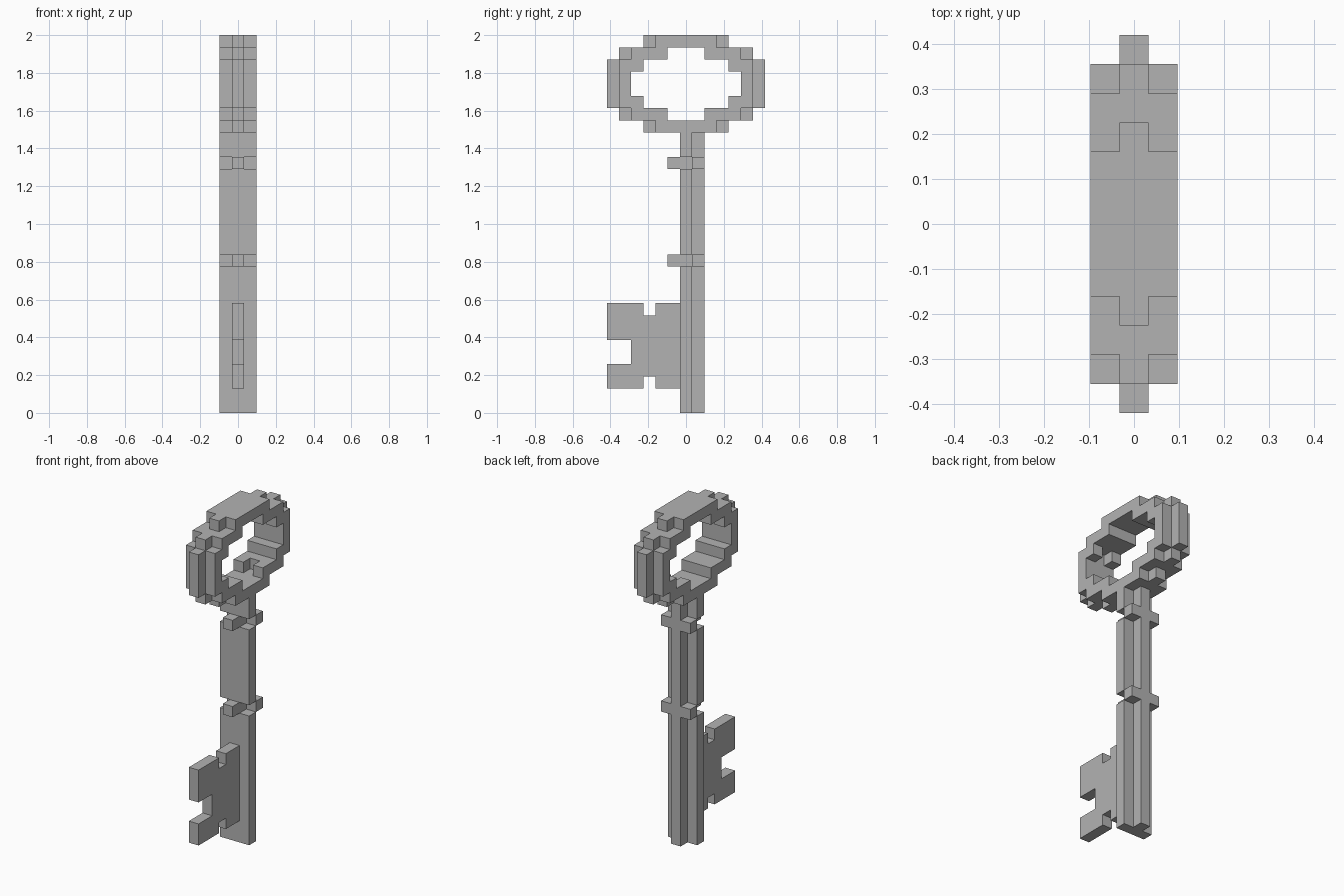
import bpy, bmesh, math
from mathutils import Vector

if "Cube" in bpy.data.objects:
    bpy.data.objects.remove(bpy.data.objects["Cube"])

U = 2 / 31                      # one block; the key is 3 x 13 x 31 blocks

steel = bpy.data.materials.new("steel_grey")
steel.diffuse_color = (0.45, 0.45, 0.45, 1)
steel.use_nodes = True
steel.node_tree.nodes["Principled BSDF"].inputs["Base Color"].default_value = steel.diffuse_color


def block(xs, ys, zs):
    """Cells of a box, each range given as inclusive (first, last)."""
    return {(x, y, z) for x in range(xs[0], xs[1] + 1)
            for y in range(ys[0], ys[1] + 1)
            for z in range(zs[0], zs[1] + 1)}


def build(name, cells):
    """Skin the outside of a set of cells and merge coplanar faces."""
    bm = bmesh.new()
    verts = {}

    def vert(p):
        if p not in verts:
            verts[p] = bm.verts.new(((p[0] - 1.5) * U, (p[1] - 6.5) * U, p[2] * U))
        return verts[p]

    for c in sorted(cells):
        for axis in range(3):
            a, b = (axis + 1) % 3, (axis + 2) % 3
            for side in (0, 1):
                n = list(c)
                n[axis] += 2 * side - 1
                if tuple(n) in cells:
                    continue
                loop = []
                for da, db in ((0, 0), (1, 0), (1, 1), (0, 1)):
                    p = list(c)
                    p[axis] += side
                    p[a] += da
                    p[b] += db
                    loop.append(vert(tuple(p)))
                bm.faces.new(loop if side else loop[::-1])
    bmesh.ops.dissolve_limit(bm, angle_limit=math.radians(1),
                             verts=bm.verts[:], edges=bm.edges[:])
    mesh = bpy.data.meshes.new(name)
    bm.to_mesh(mesh)
    bm.free()
    mesh.materials.append(steel)
    bpy.context.collection.objects.link(bpy.data.objects.new(name, mesh))


FULL, MID = (0, 2), (1, 1)

# Shaft: T section, flat in front with a rib along the back
for name, rows in (("lower_shaft", (0, 11)), ("middle_shaft", (13, 19)),
                   ("upper_shaft", (21, 22))):
    build(name, block(FULL, (6, 6), rows) | block(MID, (7, 7), rows))

# Collars: the T section turned round
for name, row in (("lower_collar", 12), ("upper_collar", 20)):
    build(name, block(MID, (5, 6), (row, row)) | block(FULL, (7, 7), (row, row)))

# Bit: thin plate with three notches
build("key_bit", block(MID, (0, 5), (2, 8)) - block(MID, (3, 3), (8, 8))
      - block(MID, (3, 3), (2, 2)) - block(MID, (0, 1), (4, 5)))

# Bow: stepped ring, one quarter mirrored in y and z, with a raised middle rim
quarter = (block(FULL, (4, 6), (30, 30)) | block(FULL, (2, 4), (29, 29))
           | block(FULL, (1, 2), (28, 28)) | block(FULL, (1, 1), (27, 27))
           | block(MID, (3, 3), (30, 30)) | block(MID, (1, 1), (29, 29))
           | block(MID, (0, 0), (27, 28)))
bow = set()
for x, y, z in quarter:
    bow |= {(x, yy, zz) for yy in (y, 12 - y) for zz in (z, 53 - z)}
bow -= {(1, 2, 28), (1, 10, 28), (1, 8, 24)}    # small pits inside the ring
build("key_bow", bow)
